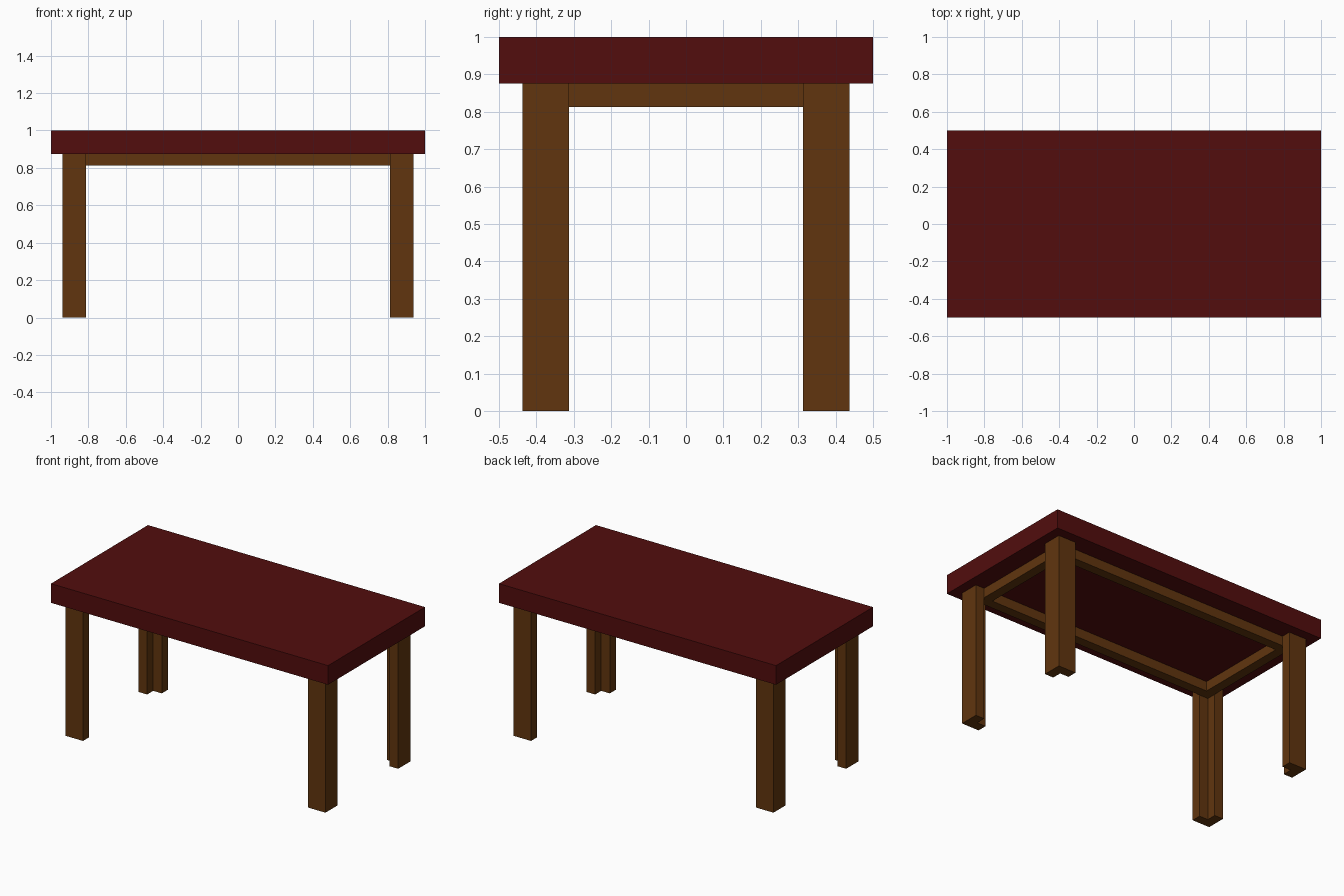
import bpy
import bmesh

cube = bpy.data.objects.get("Cube")
if cube:
    bpy.data.objects.remove(cube, do_unlink=True)

T = 0.0625             # board thickness, also the module for all sizes
UNDER = 0.875          # underside of the table top


def make_material(name, rgb):
    mat = bpy.data.materials.new(name)
    mat.use_nodes = True
    colour = (*rgb, 1.0)
    mat.diffuse_color = colour
    mat.node_tree.nodes["Principled BSDF"].inputs["Base Color"].default_value = colour
    return mat


def make_prism(name, outline, z0, z1, mat):
    """Extrude a flat outline from z0 up to z1."""
    bm = bmesh.new()
    face = bm.faces.new([bm.verts.new((x, y, z0)) for x, y in outline])
    new = bmesh.ops.extrude_face_region(bm, geom=[face])["geom"]
    verts = [v for v in new if isinstance(v, bmesh.types.BMVert)]
    bmesh.ops.translate(bm, verts=verts, vec=(0, 0, z1 - z0))
    bmesh.ops.recalc_face_normals(bm, faces=bm.faces)
    mesh = bpy.data.meshes.new(name)
    bm.to_mesh(mesh)
    bm.free()
    mesh.materials.append(mat)
    obj = bpy.data.objects.new(name, mesh)
    bpy.context.collection.objects.link(obj)
    return obj


def rect(x0, x1, y0, y1):
    return [(x0, y0), (x1, y0), (x1, y1), (x0, y1)]


red = make_material("dark red", (0.084, 0.004, 0.004))
brown = make_material("brown wood", (0.119, 0.036, 0.0045))

# Table top slab
make_prism("table_top", rect(-1, 1, -0.5, 0.5), UNDER, 1.0, red)

# Four L-shaped legs, with the notch facing inwards
X, Y = 1 - T, 0.5 - T
angle = [(X, Y), (X - 2 * T, Y), (X - 2 * T, Y - T),
         (X - T, Y - T), (X - T, Y - 2 * T), (X, Y - 2 * T)]
for sx, side in ((1, "left"), (-1, "right")):
    for sy, end in ((-1, "front"), (1, "back")):
        make_prism(f"{end}_{side}_leg", [(sx * x, sy * y) for x, y in angle],
                   0, UNDER, brown)

# Rails nested inside the legs, forming a closed frame
RX, RY = X - T, Y - T
for s, end in ((-1, "front"), (1, "back")):
    y0, y1 = sorted((s * RY, s * (RY - T)))
    make_prism(f"{end}_rail", rect(-RX, RX, y0, y1), UNDER - T, UNDER, brown)
for s, side in ((1, "left"), (-1, "right")):
    x0, x1 = sorted((s * RX, s * (RX - T)))
    make_prism(f"{side}_rail", rect(x0, x1, T - RY, RY - T), UNDER - T, UNDER, brown)
